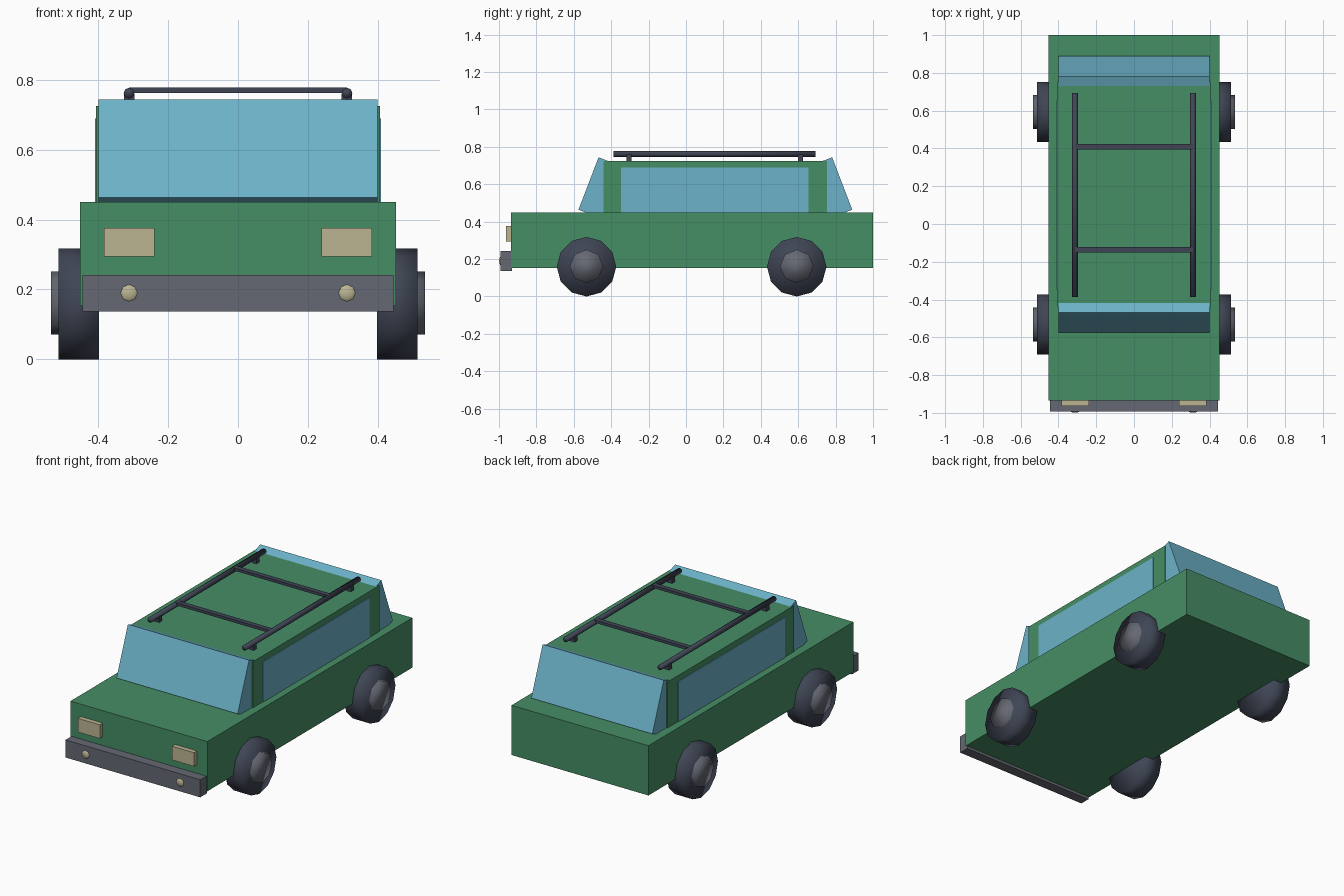
import bpy
import math
from mathutils import Matrix

if "Cube" in bpy.data.objects:
    bpy.data.objects.remove(bpy.data.objects["Cube"])


def material(name, rgb):
    m = bpy.data.materials.new(name)
    m.diffuse_color = (*rgb, 1)
    m.use_nodes = True
    m.node_tree.nodes["Principled BSDF"].inputs["Base Color"].default_value = m.diffuse_color
    return m


PAINT = material("green_paint", (0.06, 0.27, 0.13))
GLASS = material("blue_glass", (0.15, 0.45, 0.58))
RUBBER = material("dark_rubber", (0.05, 0.06, 0.09))
METAL = material("grey_metal", (0.13, 0.14, 0.17))
LAMP = material("lamp_cream", (0.50, 0.46, 0.29))


def finish(name, mat, smooth=False):
    ob = bpy.context.object
    ob.name = name
    ob.data.materials.append(mat)
    if smooth:
        bpy.ops.object.shade_smooth()
    return ob


def box(name, lo, hi, mat):
    centre = [(a + b) / 2 for a, b in zip(lo, hi)]
    bpy.ops.mesh.primitive_cube_add(size=1, location=centre)
    ob = finish(name, mat)
    ob.data.transform(Matrix.Diagonal([b - a for a, b in zip(lo, hi)] + [1]))
    return ob


def cylinder(name, centre, radius, length, axis, sides, mat):
    rot = (0, math.pi / 2, 0) if axis == "x" else (math.pi / 2, 0, 0)
    bpy.ops.mesh.primitive_cylinder_add(vertices=sides, radius=radius, depth=length,
                                        location=centre, rotation=rot)
    return finish(name, mat, smooth=True)


def slanted_window(name, mid, s):
    # thick tilted slab whose inner part is buried in the cabin
    tilt, depth, height = math.radians(21), 0.18, 0.30
    y, z = mid + s * 0.732, 0.464
    ca, sa = math.cos(tilt), math.sin(tilt)
    prof = [(y, z),
            (y - s * height * sa, z + height * ca),
            (y - s * (height * sa + depth * ca), z + height * ca - depth * sa),
            (y - s * depth * ca, z - depth * sa)]
    verts = [(x, py, pz) for x in (-0.4, 0.4) for py, pz in prof]
    faces = [(3, 2, 1, 0), (4, 5, 6, 7)]
    faces += [(i, (i + 1) % 4, (i + 1) % 4 + 4, i + 4) for i in range(4)]
    if s < 0:
        faces = [f[::-1] for f in faces]
    me = bpy.data.meshes.new(name)
    me.from_pydata(verts, [], [f[::-1] for f in faces])
    me.materials.append(GLASS)
    ob = bpy.data.objects.new(name, me)
    bpy.context.collection.objects.link(ob)
    # consistent outward normals
    bpy.context.view_layer.objects.active = ob
    bpy.ops.object.select_all(action="DESELECT")
    ob.select_set(True)
    bpy.ops.object.mode_set(mode="EDIT")
    bpy.ops.mesh.select_all(action="SELECT")
    bpy.ops.mesh.normals_make_consistent(inside=False)
    bpy.ops.object.mode_set(mode="OBJECT")


# Body, cabin and bumper
box("body", (-0.452, -0.935, 0.153), (0.452, 1.0, 0.45), PAINT)
box("cabin", (-0.406, -0.44, 0.44), (0.406, 0.754, 0.725), PAINT)
box("front_bumper", (-0.445, -0.992, 0.137), (0.445, -0.93, 0.242), METAL)

# Windscreen and rear window
slanted_window("windscreen", 0.157, -1)
slanted_window("rear_window", 0.157, 1)

for side, s in (("left", -1), ("right", 1)):
    # Side window
    xs = sorted((s * 0.39, s * 0.41))
    box(side + "_side_window", (xs[0], -0.348, 0.44), (xs[1], 0.655, 0.69), GLASS)

    # Headlight and fog lamp
    xs = sorted((s * 0.239, s * 0.384))
    box(side + "_headlight", (xs[0], -0.963, 0.294), (xs[1], -0.92, 0.376), LAMP)
    bpy.ops.mesh.primitive_uv_sphere_add(segments=8, ring_count=6, radius=0.028,
                                         location=(s * 0.312, -0.985, 0.19),
                                         rotation=(math.pi / 2, 0, 0))
    fog = finish(side + "_fog_lamp", LAMP, smooth=True)
    fog.scale.z = 0.5

    # Wheels
    for end, y in (("front", -0.532), ("rear", 0.592)):
        cylinder(f"{end}_{side}_tyre", (s * 0.456, y, 0.159), 0.159, 0.117, "x", 12, RUBBER)
        cylinder(f"{end}_{side}_hub", (s * 0.475, y, 0.161), 0.09, 0.12, "x", 8, METAL)

    # Roof rail with two feet
    cylinder(side + "_roof_rail", (s * 0.312, 0.153, 0.762), 0.0155, 1.08, "y", 8, RUBBER)
    for end, y in (("front", -0.305), ("rear", 0.612)):
        box(f"{side}_{end}_rail_foot", (s * 0.312 - 0.015, y - 0.014, 0.715),
            (s * 0.312 + 0.015, y + 0.014, 0.76), RUBBER)

# Roof rack crossbars
for end, y in (("front", -0.136), ("rear", 0.409)):
    box(end + "_crossbar", (-0.312, y - 0.015, 0.762), (0.312, y + 0.015, 0.778), RUBBER)
